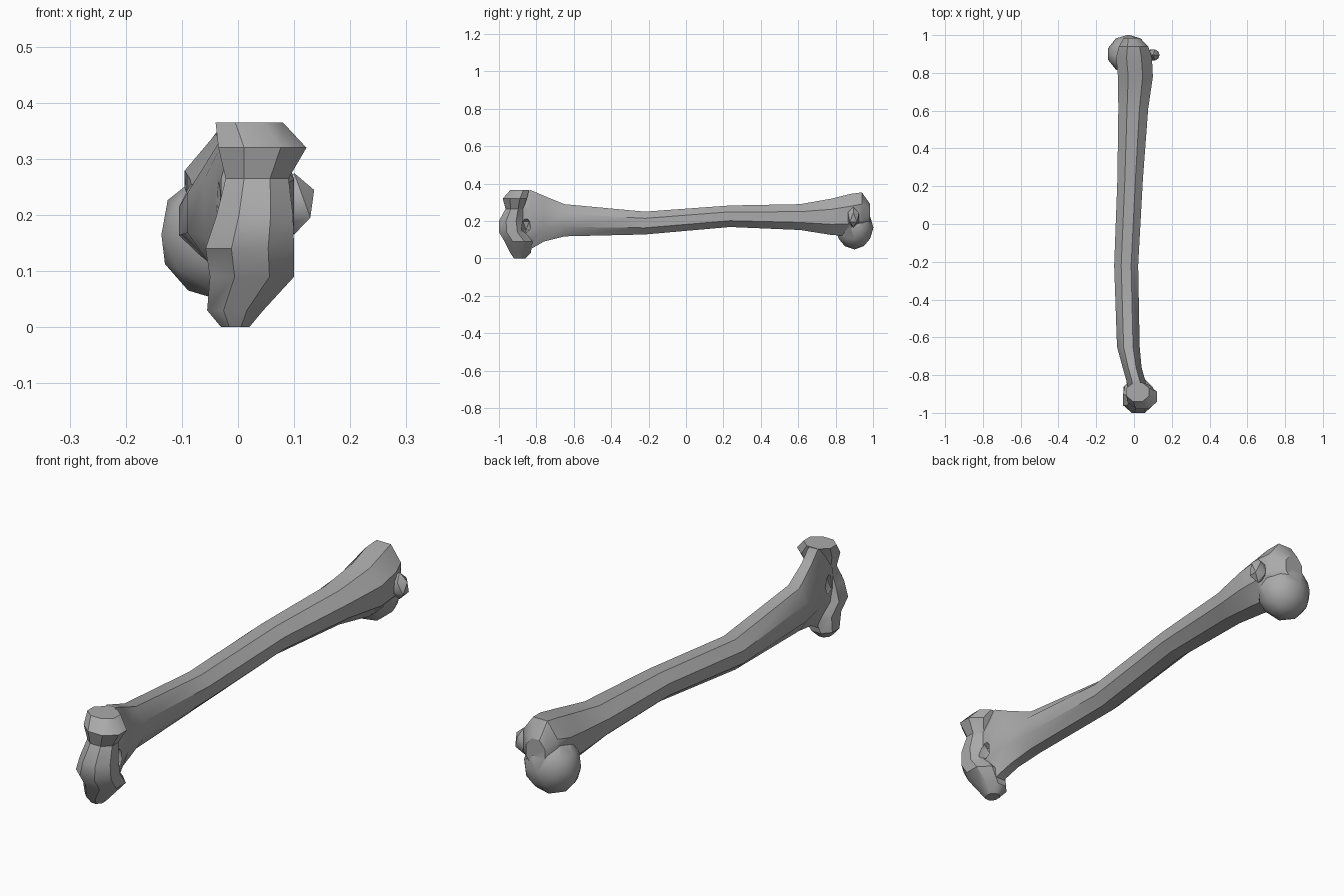
import bpy, bmesh
from math import cos, sin, pi, radians
from mathutils import Vector, Matrix

cube = bpy.data.objects.get("Cube")
if cube:
    bpy.data.objects.remove(cube)

bone_grey = bpy.data.materials.new("bone grey")
bone_grey.use_nodes = True
color = (0.4, 0.4, 0.4, 1)
bone_grey.diffuse_color = color
bone_grey.node_tree.nodes["Principled BSDF"].inputs["Base Color"].default_value = color


def finish(bm, name):
    """Turn a bmesh into an object with the bone material."""
    bmesh.ops.recalc_face_normals(bm, faces=bm.faces)
    mesh = bpy.data.meshes.new(name)
    bm.to_mesh(mesh)
    bm.free()
    mesh.materials.append(bone_grey)
    obj = bpy.data.objects.new(name, mesh)
    bpy.context.collection.objects.link(obj)
    return obj


def loft(name, stations, sides, place):
    """Skin oval rings; each station is position, then low/high bounds on two axes."""
    bm = bmesh.new()
    rings = []
    for pos, a0, a1, b0, b1 in stations:
        ring = []
        for i in range(sides):
            t = 2 * pi * (i + 0.5) / sides
            a = (a0 + a1) / 2 + (a1 - a0) / 2 * cos(t) / cos(pi / sides)
            b = (b0 + b1) / 2 + (b1 - b0) / 2 * sin(t) / cos(pi / sides)
            ring.append(bm.verts.new(place(pos, a, b)))
        rings.append(ring)
    for r, s in zip(rings, rings[1:]):
        for i in range(sides):
            j = (i + 1) % sides
            bm.faces.new((r[i], r[j], s[j], s[i]))
    bm.faces.new(rings[0])
    bm.faces.new(rings[-1])
    return finish(bm, name)


def blob(name, center, size, detail):
    """Faceted ellipsoid."""
    bm = bmesh.new()
    bmesh.ops.create_icosphere(bm, subdivisions=detail, radius=1)
    bm.transform(Matrix.Translation(center) @ Matrix.Diagonal((*size, 1)))
    return finish(bm, name)


# Shaft, flaring at both ends: y, x range, z range
bone = loft("bone", [
    (-0.90, -0.03, 0.06, 0.05, 0.355),
    (-0.83, -0.04, 0.06, 0.05, 0.365),
    (-0.76, -0.06, 0.04, 0.09, 0.335),
    (-0.65, -0.09, 0.03, 0.118, 0.29),
    (-0.22, -0.105, 0.022, 0.128, 0.25),
    (0.235, -0.088, 0.047, 0.168, 0.283),
    (0.61, -0.083, 0.075, 0.152, 0.29),
    (0.78, -0.085, 0.10, 0.125, 0.32),
    (0.88, -0.095, 0.095, 0.12, 0.345),
    (0.94, -0.08, 0.075, 0.14, 0.353),
    (0.985, -0.055, 0.03, 0.18, 0.29),
], 8, lambda y, x, z: (x, y, z))

# Elbow spool with the inner knob below it: z, x range, y range
elbow = loft("elbow_spool", [
    (0.0, -0.03, 0.02, -0.92, -0.86),
    (0.03, -0.055, 0.045, -0.94, -0.83),
    (0.09, -0.05, 0.10, -0.97, -0.82),
    (0.14, -0.058, 0.10, -1.0, -0.86),
    (0.20, -0.038, 0.098, -1.0, -0.87),
    (0.265, -0.022, 0.09, -0.965, -0.87),
    (0.32, -0.035, 0.122, -0.98, -0.85),
    (0.365, -0.04, 0.08, -0.94, -0.84),
], 8, lambda z, x, y: (x, y, z))

# Shoulder ball and the small knob beside it
ball = blob("shoulder_ball", (-0.03, 0.90, 0.165), (0.112, 0.102, 0.117), 2)
knob = blob("shoulder_knob", (0.10, 0.895, 0.22), (0.04, 0.035, 0.055), 1)

# Cutters for the hollows above the elbow
hollows = [blob("rear_hollow", (0.085, -0.855, 0.175), (0.065, 0.03, 0.05), 1),
           blob("front_hollow", (-0.055, -0.87, 0.22), (0.035, 0.035, 0.06), 1)]

# Fuse the parts into one skin, then hollow it
for part in [elbow, ball, knob] + hollows:
    mod = bone.modifiers.new(part.name, "BOOLEAN")
    mod.object = part
    mod.solver = "EXACT"
    mod.operation = "DIFFERENCE" if part in hollows else "UNION"
bpy.context.view_layer.update()
fused = bpy.data.meshes.new_from_object(
    bone.evaluated_get(bpy.context.evaluated_depsgraph_get()))
bone.modifiers.clear()
bone.data = fused
for part in [elbow, ball, knob] + hollows:
    bpy.data.objects.remove(part)

bpy.ops.object.select_all(action="DESELECT")
bone.select_set(True)
bpy.context.view_layer.objects.active = bone
bpy.ops.object.shade_smooth_by_angle(angle=radians(35))
